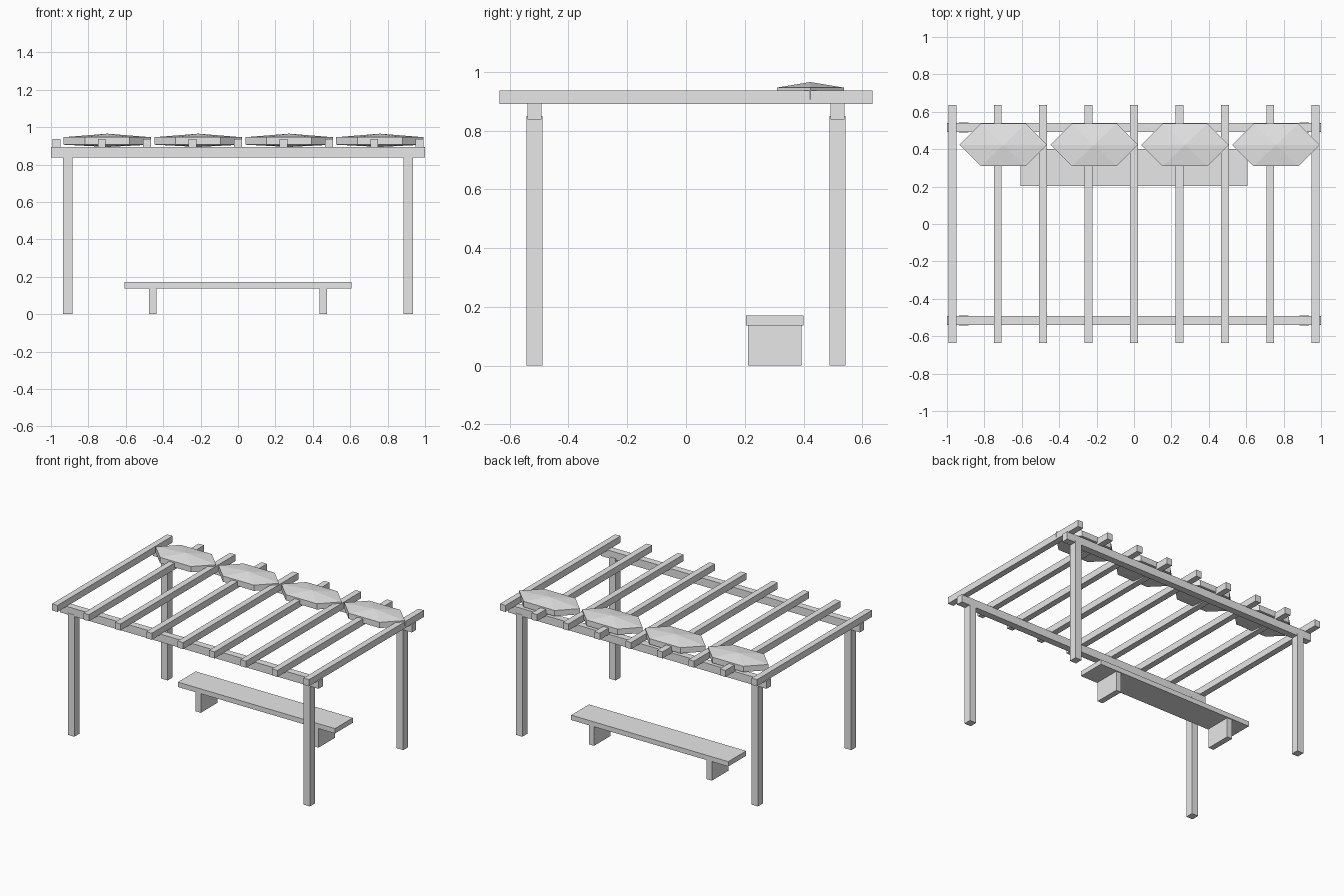
import bpy, bmesh
from mathutils import Vector

if "Cube" in bpy.data.objects:
    bpy.data.objects.remove(bpy.data.objects["Cube"], do_unlink=True)

grey = bpy.data.materials.new("plain_grey")
grey.use_nodes = True
grey.diffuse_color = (0.8, 0.8, 0.8, 1)
grey.node_tree.nodes["Principled BSDF"].inputs["Base Color"].default_value = (0.8, 0.8, 0.8, 1)


def add_object(name, bm, location):
    bmesh.ops.recalc_face_normals(bm, faces=bm.faces)
    mesh = bpy.data.meshes.new(name)
    bm.to_mesh(mesh)
    bm.free()
    mesh.materials.append(grey)
    obj = bpy.data.objects.new(name, mesh)
    obj.location = location
    bpy.context.collection.objects.link(obj)
    return obj


def box(name, x, y, half_x, half_y, bottom, top):
    bm = bmesh.new()
    bmesh.ops.create_cube(bm, size=1)
    bmesh.ops.scale(bm, vec=(2 * half_x, 2 * half_y, top - bottom), verts=bm.verts)
    return add_object(name, bm, (x, y, (bottom + top) / 2))


def canopy_panel(name, x, y, z):
    # Stretched hexagonal rim with a shallow peak above and below
    outline = [(0.234, 0), (0.12, 0.114), (-0.12, 0.114),
               (-0.234, 0), (-0.12, -0.114), (0.12, -0.114)]
    bm = bmesh.new()
    upper = [bm.verts.new((px, py, 0.02)) for px, py in outline]
    lower = [bm.verts.new((px, py, -0.02)) for px, py in outline]
    peak = bm.verts.new((0, 0, 0.039))
    base = bm.verts.new((0, 0, -0.032))
    for i in range(6):
        j = (i + 1) % 6
        bm.faces.new((lower[i], lower[j], upper[j], upper[i]))
        bm.faces.new((upper[i], upper[j], peak))
        bm.faces.new((lower[j], lower[i], base))
    return add_object(name, bm, (x, y, z))


# Posts and the long beams they carry
for y, end in ((-0.515, "front"), (0.515, "back")):
    box(end + "_beam", 0, y, 1.0, 0.024, 0.838, 0.893)
    for x, side in ((-0.91, "right"), (0.91, "left")):
        box(f"{end}_{side}_post", x, y, 0.025, 0.027, 0, 0.85)

# Roof rafters
for i in range(9):
    box(f"rafter_{i + 1}", (i - 4) * 0.2428, 0, 0.0212, 0.635, 0.89, 0.936)

# Canopy panels along the back
for i in range(4):
    canopy_panel(f"canopy_panel_{i + 1}", 0.03 + (i - 1.5) * 0.486, 0.423, 0.926)

# Bench
box("bench_seat", 0, 0.302, 0.607, 0.098, 0.137, 0.171)
for x, side in ((-0.455, "right"), (0.455, "left")):
    box(f"bench_{side}_leg", x, 0.302, 0.02, 0.091, 0, 0.138)
